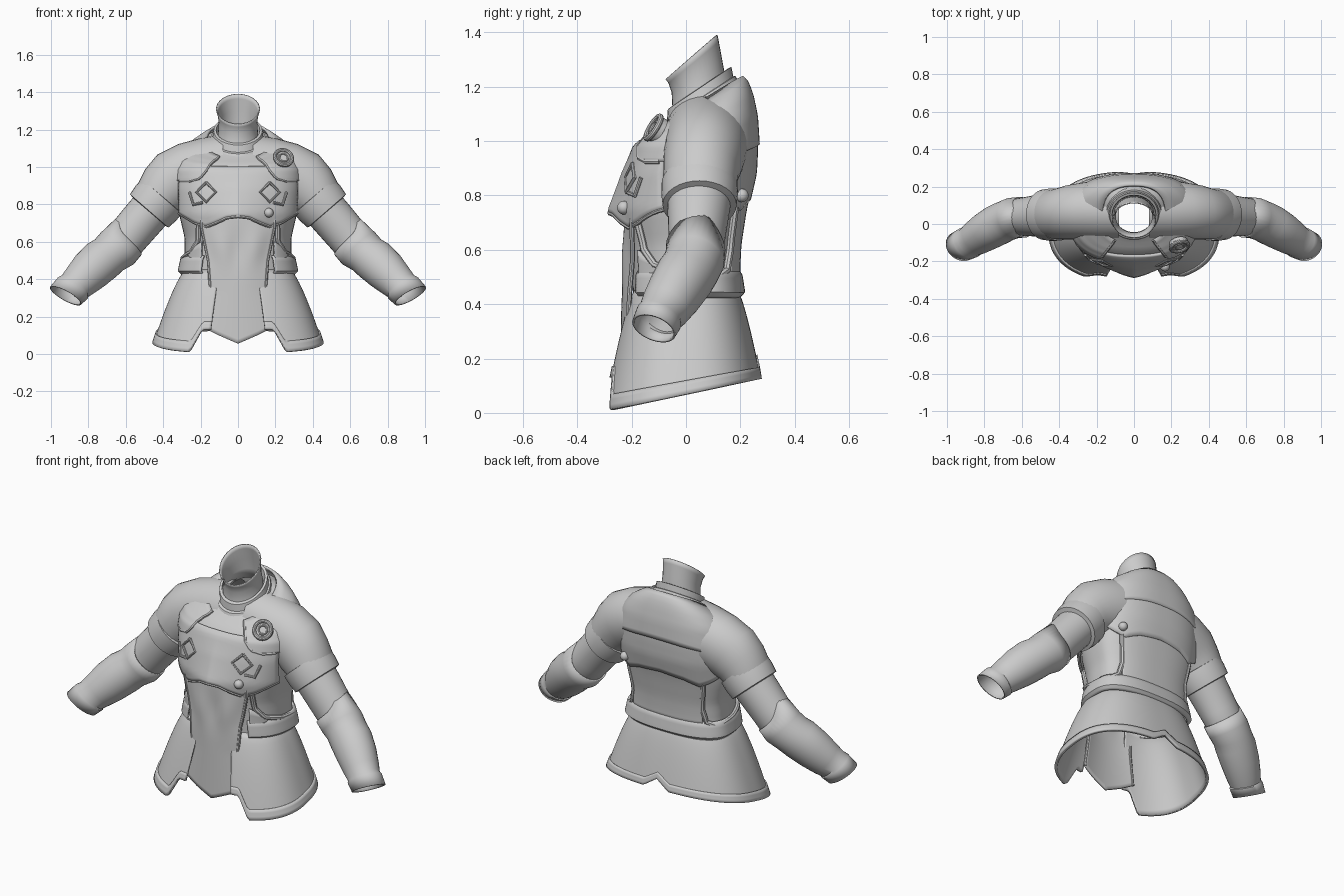
import bpy, bmesh, math
from mathutils import Vector as V

if "Cube" in bpy.data.objects:
    bpy.data.objects.remove(bpy.data.objects["Cube"])

def lerp(a, b, t): return a + (b - a) * t
def table(keys, x):
    """Piecewise-linear lookup in rows (x, value, value, ...)."""
    if x <= keys[0][0]: return keys[0][1:]
    for p, q in zip(keys, keys[1:]):
        if x <= q[0]:
            t = (x - p[0]) / (q[0] - p[0])
            return [lerp(m, n, t) for m, n in zip(p[1:], q[1:])]
    return keys[-1][1:]

def finish(ob, mirror=False, thick=0, angle=35):
    if mirror:
        ob.modifiers.new("mirror", 'MIRROR').use_clip = True
    if thick:
        m = ob.modifiers.new("thickness", 'SOLIDIFY')
        m.thickness, m.offset = thick, 0
    bpy.ops.object.select_all(action='DESELECT')
    bpy.context.view_layer.objects.active = ob
    ob.select_set(True)
    bpy.ops.object.shade_smooth_by_angle(angle=math.radians(angle))
    return ob

def grid(name, rows, closed=False, **kw):
    """Skin a list of equal point rows."""
    bm = bmesh.new()
    vs = [[bm.verts.new(p) for p in r] for r in rows]
    n = len(rows[0])
    for a, b in zip(vs, vs[1:]):
        for i in range(n if closed else n - 1):
            j = (i + 1) % n
            bm.faces.new((a[i], a[j], b[j], b[i]))
    bmesh.ops.recalc_face_normals(bm, faces=bm.faces)
    me = bpy.data.meshes.new(name)
    bm.to_mesh(me); bm.free()
    ob = bpy.data.objects.new(name, me)
    bpy.context.collection.objects.link(ob)
    return finish(ob, **kw)

def panel(name, fn, nu, nv, **kw):
    return grid(name, [[fn(i / nu, j / nv) for i in range(nu + 1)] for j in range(nv + 1)], **kw)

def ring(c, v1, v2, n=32):
    return [V(c) + V(v1) * math.cos(k * math.tau / n) + V(v2) * math.sin(k * math.tau / n) for k in range(n)]

def trim(name, pts, r, mirror=True):
    cu = bpy.data.curves.new(name, 'CURVE')
    cu.dimensions, cu.bevel_depth, cu.bevel_resolution, cu.use_fill_caps = '3D', r, 2, True
    sp = cu.splines.new('POLY')
    sp.points.add(len(pts) - 1)
    for p, q in zip(sp.points, pts): p.co = (*q, 1)
    ob = bpy.data.objects.new(name, cu)
    bpy.context.collection.objects.link(ob)
    bpy.ops.object.select_all(action='DESELECT')
    bpy.context.view_layer.objects.active = ob
    ob.select_set(True)
    bpy.ops.object.convert(target='MESH')
    return finish(bpy.context.object, mirror=mirror)

# Torso surface: z, half width, front y, back y, tilt
N, Y0 = 2.5, 0.05
BODY = [(.44, .295, -.195, .19, 0), (.52, .285, -.20, .185, 0), (.62, .285, -.205, .19, 0),
        (.75, .315, -.225, .21, 0), (.88, .325, -.20, .24, 0), (.98, .32, -.17, .245, 0),
        (1.05, .295, -.145, .238, .2), (1.10, .24, -.12, .22, .4), (1.135, .16, -.09, .195, .6),
        (1.15, .12, -.07, .165, .65)]
def oval(a, hw, yf, yb, c):
    s, k = math.sin(a), math.cos(a)
    x = math.copysign(abs(s) ** (2 / N), s) * hw
    y = abs(k) ** (2 / N)
    return x, (c - (c - yf) * y if k > 0 else c + (yb - c) * y)
def body(deg, z, off=0.0):
    hw, yf, yb, tilt = table(BODY, z)
    x, y = oval(math.radians(deg), hw + off, yf - off, yb + off, Y0)
    return V((x, y, z + tilt * (y - Y0)))
def front(x, z, off=0.0):
    hw = table(BODY, z)[0] + off
    a = math.asin(min(1, abs(x) / hw) ** (N / 2))
    return body(math.degrees(math.copysign(a, x)), z, off)

zs = [lerp(.44, 1.15, k / 26) for k in range(27)]
grid("torso", [[body(k * 5, z) for k in range(72)] for z in zs], closed=True)

# Chest plate with an arched lower edge and a jutting centre
def chest_low(x):
    return table([(0, .735), (.06, .728), (.12, .70), (.17, .68), (.23, .70), (.32, .755)], abs(x))[0]
def chest(u, v):
    x = lerp(-.315, .315, u)
    z = lerp(chest_low(x), 1.03, v)
    p = front(x, z, .016)
    p.y -= .042 * max(0, 1 - abs(x) / .17) * (1 - v) ** 1.5
    return p
panel("chest_plate", chest, 48, 16, thick=.014)
trim("chest_rim", [chest(k / 48, 0) for k in range(49)], .009, False)

# Tabard hanging down the front
def tabard(u, v):
    s = u * 2 - 1
    z = lerp(table([(0, .055), (.6, .10), (1, .135)], abs(s))[0], .74, v)
    w = table([(.13, .172), (.33, .145), (.5, .158), (.68, .195)], z)[0]
    y = table([(.05, -.238), (.4, -.232), (.74, -.222)], z)[0]
    belly = .008 * math.cos(s * math.pi * 2) * math.exp(-((z - .57) / .1) ** 2)
    return V((s * w, y + .022 * s * s + belly, z))
panel("tabard", tabard, 24, 28, thick=.012)
trim("tabard_edge", [tabard(1, k / 20) for k in range(21)], .009)

# Side plates with their curved trim
def side_trim(off):
    keys = [(0, 38, .70), (1, 43, .60), (2, 55, .545), (3, 80, .515), (4, 112, .50),
            (5, 130, .525), (6, 136, .60), (7, 137, .76)]
    return [body(*table(keys, k / 4), off) for k in range(29)]
trim("side_trim", side_trim(.008), .014)
panel("waist_plate", lambda u, v: body(lerp(36, 60, u), lerp(lerp(.46, .53, u), lerp(.60, .54, u), v), .012),
      10, 4, mirror=True, thick=.012)
# Back plate and belt
panel("back_plate", lambda u, v: body(lerp(136, 180, u), lerp(.50, .9, v), .008), 16, 12, mirror=True, thick=.012)
BELT = [(0, .005), (.15, .018), (.8, .024), (1, .004)]
panel("belt", lambda u, v: body(lerp(33, 180, u), lerp(.525, .425, v), table(BELT, v)[0]), 40, 10,
      mirror=True, thick=.008)

# Upper back yoke and shoulder mantle
def yoke(u, v):
    a = lerp(105, 180, u)
    low = table([(105, .82), (128, .77), (142, .745), (160, .775), (180, .79)], a)[0]
    return body(a, lerp(low, 1.04, v), .014)
panel("back_yoke", yoke, 30, 10, mirror=True, thick=.014)
def mantle_back(u, v):
    a = lerp(85, 180, u)
    return body(a, lerp(lerp(.90, .985, math.sin(u * math.pi / 2)), 1.14, v), .02)
panel("mantle_back", mantle_back, 32, 10, mirror=True, thick=.014)
def mantle_front(u, v):
    z = lerp(.925, 1.14, v)
    inner = table([(.925, .26), (.94, .205), (.98, .172), (1.05, .155), (1.1, .135), (1.14, .105)], z)[0]
    return front(lerp(inner, table(BODY, z)[0] + .018, u), z, .022)
panel("mantle_front", mantle_front, 14, 18, mirror=True, thick=.016)
trim("mantle_edge", [mantle_front(.6 - k / 10, 0) for k in range(6)] + [mantle_front(0, k / 16) for k in range(17)], .01)

# Arms: rows of x, y, z, pitch, yaw, in-plane radius, depth radius
def limb(name, rows, tip=0, **kw):
    out = []
    for i, (x, y, z, pitch, yaw, r1, r2) in enumerate(rows):
        p, w = math.radians(pitch), math.radians(yaw)
        e1 = V((math.sin(p), 0, math.cos(p)))
        d = V((math.cos(p) * math.cos(w), -math.sin(w), -math.sin(p) * math.cos(w)))
        pts = ring((x, y, z), e1 * r1, d.cross(e1) * r2)
        if i == 0 and tip:
            pts = [q - d * tip * max(0, math.cos(k * math.tau / 32)) ** 3 for k, q in enumerate(pts)]
        out.append(pts)
    return grid(name, out, closed=True, mirror=True, **kw)
limb("shoulder", [(.08, .075, 1.0, 0, 0, .175, .16), (.18, .073, .985, 8, 0, .17, .16),
     (.27, .07, .965, 18, 0, .165, .152), (.345, .063, .925, 32, 0, .165, .146),
     (.395, .055, .88, 43, 0, .148, .138), (.44, .052, .82, 49, 0, .13, .132), (.46, .05, .79, 49, 0, .122, .126)])
limb("sleeve_band", [(.405, .05, .845, 49, 0, .12, .12), (.407, .05, .843, 49, 0, .142, .14),
     (.44, .05, .805, 49, 0, .143, .141), (.475, .05, .765, 49, 0, .136, .136), (.478, .05, .762, 49, 0, .11, .11)])
limb("upper_arm", [(.44, .05, .80, 49, 0, .115, .12), (.51, .045, .72, 49, 0, .114, .112),
     (.57, .04, .65, 48, 4, .112, .105), (.62, .037, .59, 47, 8, .11, .1), (.68, .02, .54, 45, 16, .10, .09)])
limb("forearm", [(.60, .036, .61, 47, 8, .112, .106), (.645, .032, .565, 46, 12, .118, .106),
     (.69, .015, .53, 43, 20, .108, .105), (.73, -.005, .50, 43, 24, .113, .106), (.79, -.04, .445, 44, 26, .108, .1),
     (.845, -.075, .39, 46, 26, .094, .09), (.875, -.095, .36, 48, 26, .086, .08),
     (.885, -.10, .35, 55, 22, .094, .084), (.922, -.118, .312, 61, 18, .092, .08)], tip=.07, thick=.008)

# Skirt flaring to a pointed front and notched back
def flare(a, z):
    t = max(0, (.45 - z) / .4) ** .75
    return oval(a, .275 + .175 * t, -.19 - .105 * t, .185 + .1 * t, 0)
def skirt(u, v, grow=1):
    a = math.radians(lerp(15, 180, u))
    zb = .07
    for _ in range(4):
        x, y = flare(a, zb)
        zb = .068 + .21 * y + (.055 * max(0, 1 - x / .08) if y > 0 else 0)
        if y < 0 and x < .26:
            zb = table([(.19, .13), (.26, .005)], x)[0]
    z = lerp(.45, max(zb, .004), v)
    x, y = flare(a, z)
    return V((x * grow, y * grow, z))
panel("skirt", skirt, 90, 16, mirror=True, thick=.01)
panel("skirt_hem", lambda u, v: skirt(u, lerp(.87, 1, v), 1.016), 90, 3, mirror=True, thick=.012)

# Hollow neck and folded collar
def tilted(rows): return [ring((0, y, z), (rx, 0, 0), (0, ry, rise)) for y, z, rx, ry, rise in rows]
grid("neck", tilted([(.045, 1.12, .112, .102, .066), (.047, 1.18, .104, .094, .06), (.04, 1.24, .10, .09, .06),
     (.028, 1.29, .108, .09, .075), (.02, 1.31, .115, .093, .08)]), closed=True, thick=.006)
grid("collar", tilted([(.05, 1.125, .155, .145, .092), (.05, 1.155, .146, .132, .085), (.052, 1.158, .136, .122, .08),
     (.05, 1.195, .130, .117, .078), (.05, 1.197, .117, .104, .07), (.05, 1.15, .114, .10, .066)]), closed=True)

# Shoulder discs, knobs and chest diamonds
def placed(name, op, loc, axis, **kw):
    op(location=loc, rotation=V(axis).to_track_quat('Z', 'Y').to_euler(), **kw)
    ob = bpy.context.object
    ob.name = name
    return ob
mesh = bpy.ops.mesh
c, ax = V((.24, -.108, 1.043)), V((.22, -.8, .5)).normalized()
finish(placed("shoulder_disc", mesh.primitive_cylinder_add, c, ax, vertices=32, radius=.05, depth=.03), True)
finish(placed("disc_rim", mesh.primitive_torus_add, c + ax * .014, ax, major_radius=.047, minor_radius=.011,
              major_segments=32, minor_segments=10), True)
finish(placed("disc_ring", mesh.primitive_torus_add, c + ax * .015, ax, major_radius=.024, minor_radius=.006,
              major_segments=24, minor_segments=8), True)
for name, p in (("chest_knob", front(.165, .755, .025)), ("back_knob", body(138, .80, .025))):
    finish(placed(name, mesh.primitive_uv_sphere_add, p, (0, 0, 1), segments=20, ring_count=12, radius=.025), True)
for name, x, z, r in (("chest_diamond", .17, .865, .052), ("chest_chevron", .225, .83, .035)):
    cs = [(0, r), (r, 0), (0, -r), (-r, 0), (0, r)] if name == "chest_diamond" else [(-r, -r * .6), (r * .4, -r * .9), (r, r)]
    trim(name, [front(x + i, z + k, .026) for i, k in cs], .008)
